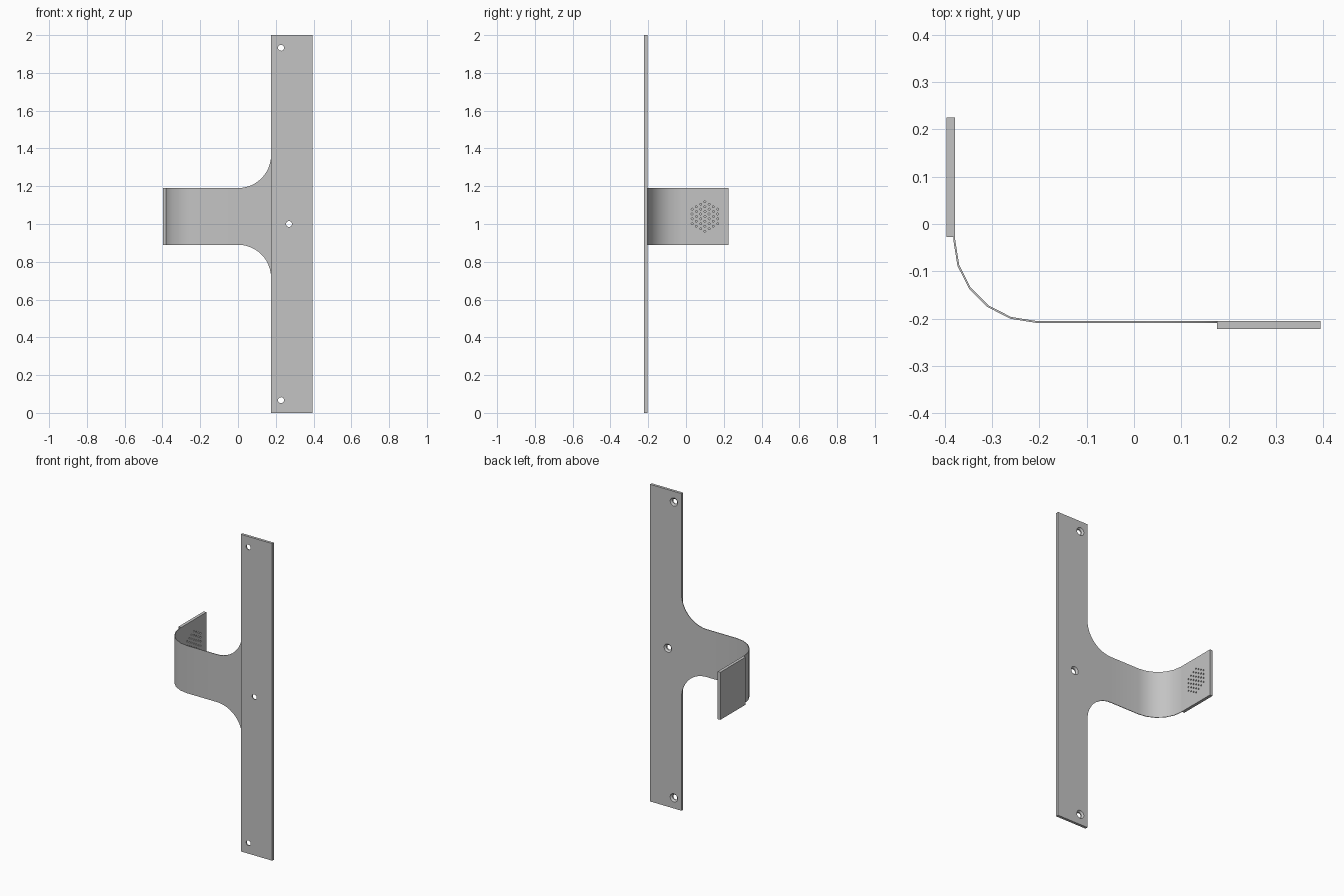
import bpy, bmesh, math
from mathutils import Matrix, Vector

cube = bpy.data.objects.get("Cube")
if cube:
    bpy.data.objects.remove(cube, do_unlink=True)

grey = bpy.data.materials.new("plain_grey")
grey.use_nodes = True
colour = (0.55, 0.55, 0.55, 1)
grey.diffuse_color = colour
grey.node_tree.nodes["Principled BSDF"].inputs["Base Color"].default_value = colour

BACK = -0.205           # back face shared by the mounting plate and the arm
SHEET = 0.004           # arm sheet thickness
PLATE = 0.017           # plate thickness
ARM_Z, ARM_HALF = 1.04, 0.15
R = 0.175               # fillet and bend radius
EDGE = 0.175            # arm side of the mounting plate


def finish(name, bm):
    bmesh.ops.recalc_face_normals(bm, faces=bm.faces)
    mesh = bpy.data.meshes.new(name)
    bm.to_mesh(mesh)
    bm.free()
    mesh.materials.append(grey)
    obj = bpy.data.objects.new(name, mesh)
    bpy.context.collection.objects.link(obj)
    return obj


def box(name, low, high):
    low, high = Vector(low), Vector(high)
    bm = bmesh.new()
    bmesh.ops.create_cube(bm, size=1)
    bmesh.ops.scale(bm, vec=high - low, verts=bm.verts)
    bmesh.ops.translate(bm, vec=(low + high) / 2, verts=bm.verts)
    return finish(name, bm)


def add_cone(bm, centre, axis, depth, r1, r2, sides):
    turn = Vector(axis).to_track_quat("Z", "Y").to_matrix().to_4x4()
    bmesh.ops.create_cone(bm, cap_ends=True, segments=sides, radius1=r1, radius2=r2,
                          depth=depth, matrix=Matrix.Translation(centre) @ turn)


def cut(obj, name, bm):
    cutter = finish(name, bm)
    cutter.hide_render = True
    cutter.hide_set(True)
    mod = obj.modifiers.new(name, "BOOLEAN")
    mod.operation = "DIFFERENCE"
    mod.solver = "EXACT"
    mod.object = cutter
    bpy.context.view_layer.objects.active = obj
    bpy.ops.object.modifier_apply(modifier=mod.name)
    bpy.data.objects.remove(cutter, do_unlink=True)


# Tall mounting plate with screw holes countersunk from the back
plate = box("mounting_plate", (EDGE, BACK - PLATE, 0), (0.394, BACK, 2))
holes = [(0.228, 1.933), (0.27, 1.0), (0.228, 0.067)]
drill, sink = bmesh.new(), bmesh.new()
for x, z in holes:
    add_cone(drill, (x, BACK, z), (0, 1, 0), 0.1, 0.016, 0.016, 24)
    add_cone(sink, (x, BACK - 0.004, z), (0, 1, 0), 0.012, 0.016, 0.028, 24)
cut(plate, "screw_drill", drill)
cut(plate, "screw_sink", sink)

# Arm sheet: stations of (inner point, outward direction, half height)
stations = []
for i in range(13):
    a = math.pi / 2 * (1 - i / 12)
    stations.append((Vector((R * math.sin(a), BACK, 0)), Vector((0, -1, 0)),
                     ARM_HALF + R * (1 - math.cos(a))))
inner = R - SHEET
centre = Vector((-0.378 + inner, BACK + inner, 0))
for i in range(6):
    a = math.radians(18 * i)
    out = Vector((-math.sin(a), -math.cos(a), 0))
    stations.append((centre + out * inner, out, ARM_HALF))
stations.append((Vector((-0.378, -0.026, 0)), Vector((-1, 0, 0)), ARM_HALF))

bm = bmesh.new()
rings = []
for point, out, half in stations:
    rings.append([bm.verts.new(point + out * t + Vector((0, 0, ARM_Z + s * half)))
                  for t, s in ((0, -1), (0, 1), (SHEET, 1), (SHEET, -1))])
for a, b in zip(rings, rings[1:]):
    for k in range(4):
        n = (k + 1) % 4
        bm.faces.new((a[k], a[n], b[n], b[k]))
bm.faces.new(rings[0])
bm.faces.new(rings[-1])
arm = finish("curved_arm", bm)

# End plate with a hexagonal patch of small blind holes on its inner face
end = box("end_plate", (-0.397, -0.027, ARM_Z - ARM_HALF),
          (-0.378, 0.225, ARM_Z + ARM_HALF))
dots = bmesh.new()
step = 0.026
for row in range(-3, 4):
    count = 7 - abs(row)
    for i in range(count):
        y = 0.1 + row * step * 0.866
        z = ARM_Z + (i - (count - 1) / 2) * step
        add_cone(dots, (-0.378, y, z), (1, 0, 0), 0.024, 0.005, 0.005, 10)
cut(end, "dot_drill", dots)

# Smooth the bend and the holes, keep the plate edges sharp
bpy.ops.object.select_all(action="DESELECT")
for obj in (plate, arm, end):
    obj.select_set(True)
bpy.context.view_layer.objects.active = arm
bpy.ops.object.shade_smooth_by_angle(angle=math.radians(30))
